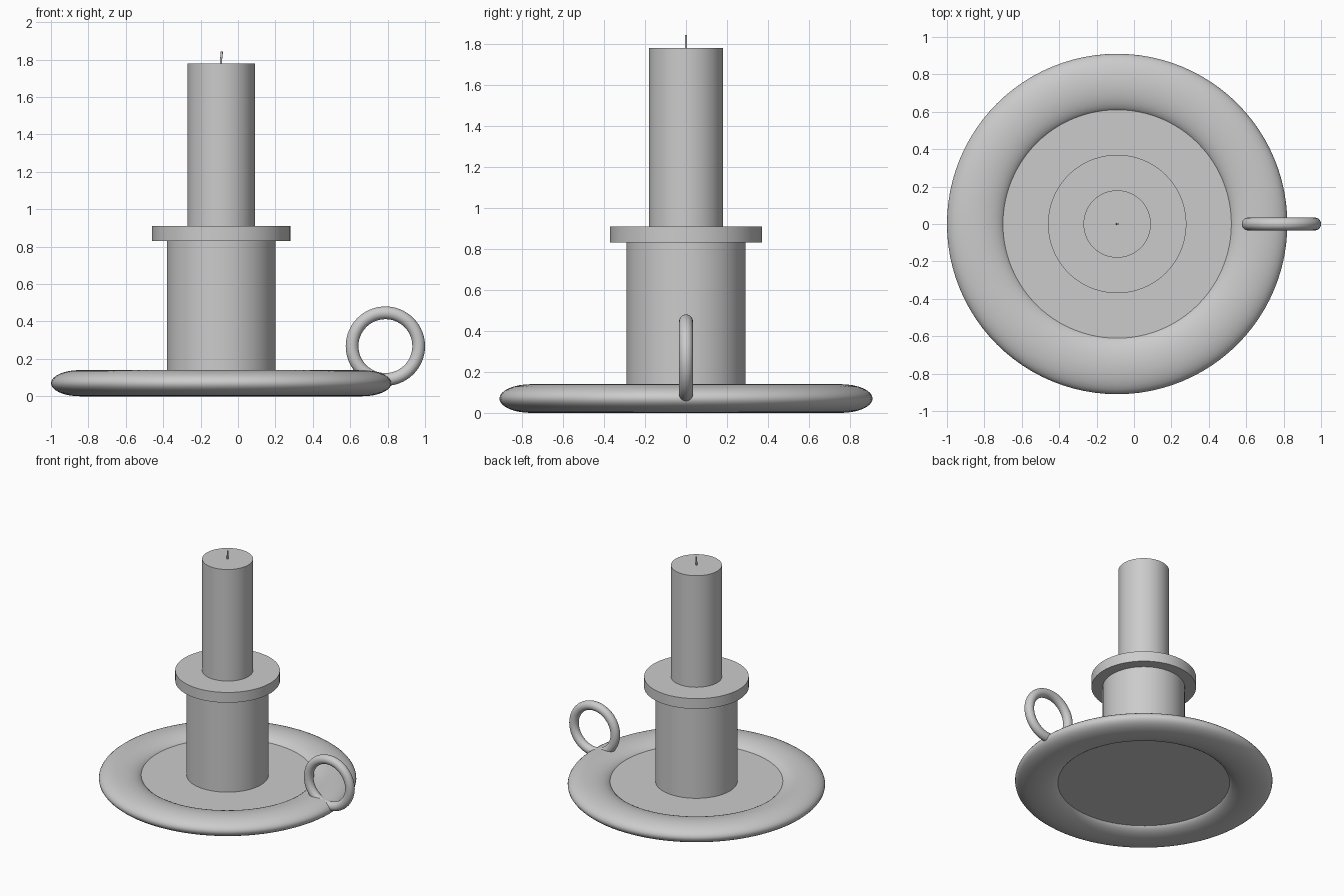
import bpy, math

if "Cube" in bpy.data.objects:
    bpy.data.objects.remove(bpy.data.objects["Cube"])

CX = -0.09  # axis of the dish and candle


def finish(name):
    ob = bpy.context.object
    ob.name = name
    bpy.ops.object.transform_apply(location=False, rotation=True, scale=True)
    bpy.ops.object.shade_smooth_by_angle(angle=math.radians(40))
    return ob


def cylinder(name, radius, z0, z1):
    bpy.ops.mesh.primitive_cylinder_add(vertices=96, radius=radius, depth=z1 - z0,
                                        location=(CX, 0, (z0 + z1) / 2))
    return finish(name)


def ring(name, major, minor, location, rotation=(0, 0, 0), flatten=1.0):
    bpy.ops.mesh.primitive_torus_add(major_radius=major, minor_radius=minor,
                                     major_segments=96, minor_segments=32,
                                     location=location, rotation=rotation)
    bpy.context.object.scale.z = flatten
    return finish(name)


# Dish: flattened round rim with a flat plate inside
rim_r = 0.155
ring("dish_rim", 0.755, rim_r, (CX, 0, 0.07), flatten=0.07 / rim_r)
cylinder("dish_plate", 0.63, 0.05, 0.095)

# Socket, drip flange and candle
cylinder("candle_socket", 0.29, 0.08, 0.84)
cylinder("drip_flange", 0.37, 0.83, 0.91)
cylinder("candle", 0.18, 0.90, 1.78)

# Finger ring on the rim
ring("finger_ring", 0.178, 0.034, (0.788, 0, 0.268), (math.pi / 2, 0, 0))

# Slightly bent wick
curve = bpy.data.curves.new("wick", 'CURVE')
curve.dimensions = '3D'
curve.bevel_depth = 0.006
curve.bevel_resolution = 3
curve.use_fill_caps = True
spline = curve.splines.new('POLY')
path = [(-0.001, 1.77), (-0.001, 1.80), (0.002, 1.82), (0.003, 1.843)]
spline.points.add(len(path) - 1)
for p, (x, z) in zip(spline.points, path):
    p.co = (CX + x, 0, z, 1)
wick = bpy.data.objects.new("wick", curve)
bpy.context.collection.objects.link(wick)
